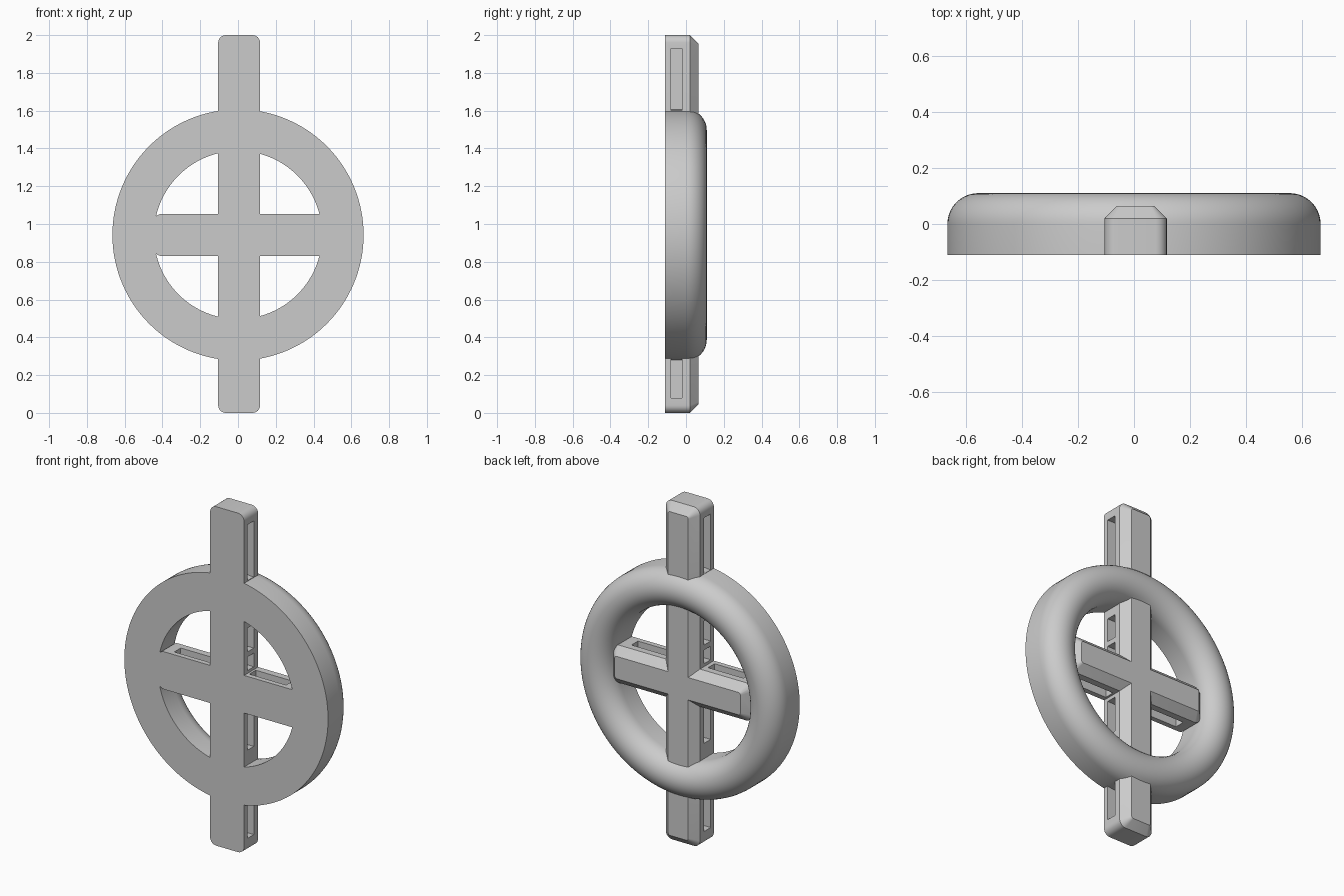
import bpy, bmesh, math
from mathutils import Matrix, Vector

cube = bpy.data.objects.get("Cube")
if cube:
    bpy.data.objects.remove(cube, do_unlink=True)

grey = bpy.data.materials.new("plain grey")
grey.use_nodes = True
colour = (0.6, 0.6, 0.6, 1)
grey.diffuse_color = colour
grey.node_tree.nodes["Principled BSDF"].inputs["Base Color"].default_value = colour

FRONT, SHOULDER, BACK = -0.11, 0.02, 0.065
HUB_Z = 0.942


def finish(name, bm):
    bmesh.ops.recalc_face_normals(bm, faces=bm.faces)
    mesh = bpy.data.meshes.new(name)
    bm.to_mesh(mesh)
    bm.free()
    mesh.materials.append(grey)
    obj = bpy.data.objects.new(name, mesh)
    bpy.context.collection.objects.link(obj)
    return obj


def combine(target, tool, operation):
    mod = target.modifiers.new(operation, 'BOOLEAN')
    mod.operation, mod.solver, mod.object = operation, 'EXACT', tool
    bpy.context.view_layer.objects.active = target
    bpy.ops.object.modifier_apply(modifier=mod.name)
    bpy.data.objects.remove(tool, do_unlink=True)


def rounded_outline(x0, x1, z0, z1, radius, steps=6):
    corners = [(x1, z1, -1, -1), (x0, z1, 1, -1), (x0, z0, 1, 1), (x1, z0, -1, 1)]
    pts = []
    for q, (x, z, sx, sz) in enumerate(corners):
        for i in range(steps + 1):
            a = math.pi / 2 * (q + i / steps)
            pts.append((x + sx * radius + radius * math.cos(a),
                        z + sz * radius + radius * math.sin(a)))
    return pts


def bar(name, x0, x1, z0, z1):
    """Rounded bar with a flat front and a chamfered back."""
    bm = bmesh.new()
    loops = []
    for y, inset in ((FRONT, 0), (SHOULDER, 0), (BACK, 0.045)):
        pts = rounded_outline(x0 + inset, x1 - inset, z0 + inset, z1 - inset,
                              0.04 - inset * 0.6)
        loops.append([bm.verts.new((x, y, z)) for x, z in pts])
    n = len(loops[0])
    for a, b in zip(loops, loops[1:]):
        for i in range(n):
            j = (i + 1) % n
            bm.faces.new((a[i], a[j], b[j], b[i]))
    bm.faces.new(loops[0])
    bm.faces.new(loops[-1])
    return finish(name, bm)


def box(centre, size):
    bm = bmesh.new()
    bmesh.ops.create_cube(bm, size=1)
    bm.transform(Matrix.Translation(centre) @ Matrix.Diagonal((*size, 1)))
    obj = finish("slot_cutter", bm)
    obj.hide_render = True
    return obj


# Upright and crossbar
upright = bar("upright", -0.105, 0.117, 0, 2)
crossbar = bar("crossbar", -0.445, 0.465, HUB_Z - 0.111, HUB_Z + 0.111)

# Blind slots in both flanks of each bar
SLOT_Y, SLOT_W, SLOT_DEEP = -0.05, 0.06, 0.14
for low, high in ((0.08, 0.29), (0.6, 0.81), (1.07, 1.15), (1.18, 1.32), (1.6, 1.93)):
    for x in (-0.105, 0.117):
        combine(upright, box(Vector((x, SLOT_Y, (low + high) / 2)),
                             (SLOT_DEEP, SLOT_W, high - low)), 'DIFFERENCE')
for left, right in ((-0.36, -0.13), (0.13, 0.37)):
    for side in (-1, 1):
        combine(crossbar, box(Vector(((left + right) / 2, SLOT_Y, HUB_Z + side * 0.111)),
                              (right - left, SLOT_W, SLOT_DEEP)), 'DIFFERENCE')

# Ring: flat front, half-round back, lathed about the y axis
bm = bmesh.new()
MID, HALF, SEGMENTS = 0.555, 0.11, 128
section = [(MID + HALF, FRONT)]
section += [(MID + HALF * math.cos(math.pi * i / 20), HALF * math.sin(math.pi * i / 20))
            for i in range(21)]
section.append((MID - HALF, FRONT))
rings = []
for s in range(SEGMENTS):
    a = 2 * math.pi * s / SEGMENTS
    rings.append([bm.verts.new((r * math.cos(a), y, HUB_Z + r * math.sin(a)))
                  for r, y in section])
for s in range(SEGMENTS):
    a, b = rings[s], rings[(s + 1) % SEGMENTS]
    for i in range(len(section)):
        j = (i + 1) % len(section)
        bm.faces.new((a[i], a[j], b[j], b[i]))
ring = finish("ringed_cross", bm)

# Merge into one solid
combine(ring, upright, 'UNION')
combine(ring, crossbar, 'UNION')
bpy.ops.object.select_all(action='DESELECT')
ring.select_set(True)
bpy.context.view_layer.objects.active = ring
bpy.ops.object.shade_smooth_by_angle(angle=math.radians(30))
